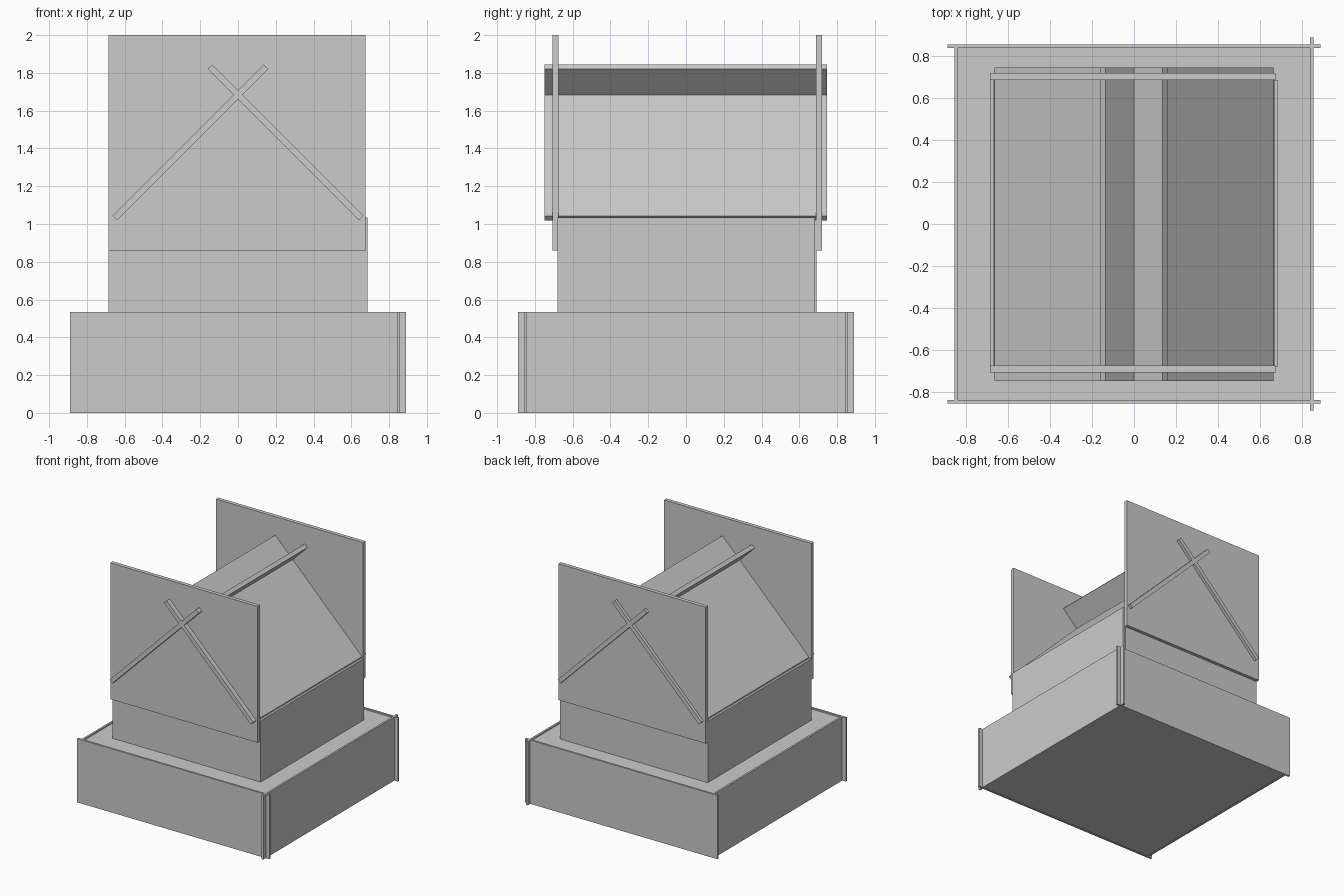
import bpy
import math

cube = bpy.data.objects.get("Cube")
if cube:
    bpy.data.objects.remove(cube, do_unlink=True)

grey = bpy.data.materials.new("plain grey")
grey.use_nodes = True
colour = (0.6, 0.6, 0.6, 1)
grey.diffuse_color = colour
grey.node_tree.nodes["Principled BSDF"].inputs["Base Color"].default_value = colour


def box(name, x, y, z, tilt=0):
    """Box spanning the given ranges, tilted about the y axis."""
    spans = (x, y, z)
    bpy.ops.mesh.primitive_cube_add(size=1, location=[(a + b) / 2 for a, b in spans])
    ob = bpy.context.object
    ob.name = name
    ob.scale = [b - a for a, b in spans]
    bpy.ops.object.transform_apply(location=False, rotation=False, scale=True)
    ob.rotation_euler.y = tilt
    ob.data.materials.append(grey)
    return ob


# Base: a shallow block with overlapping cladding boards
box("base_block", (-0.856, 0.842), (-0.842, 0.842), (0.003, 0.522))
box("base_board_front", (-0.89, 0.89), (-0.857, -0.841), (0, 0.533))
box("base_board_back", (-0.89, 0.89), (0.841, 0.857), (0, 0.533))
box("base_board_left", (0.841, 0.857), (-0.89, 0.89), (0, 0.533))
box("base_board_right", (-0.856, -0.84), (-0.842, 0.842), (0, 0.533))

# Middle storey: block with slightly taller side walls
box("middle_block", (-0.67, 0.67), (-0.68, 0.692), (0.52, 1.02))
box("middle_wall_left", (0.667, 0.686), (-0.68, 0.684), (0.52, 1.035))
box("middle_wall_right", (-0.686, -0.667), (-0.68, 0.692), (0.52, 1.035))

# Tall end panels
box("end_panel_front", (-0.686, 0.676), (-0.708, -0.676), (0.86, 2))
box("end_panel_back", (-0.686, 0.676), (0.688, 0.72), (0.86, 2))

# Two crossed roof boards running through the end panels
half_length, half_thick, mid_z = 0.567, 0.0175, 1.432
for name, side in (("roof_board_left", 1), ("roof_board_right", -1)):
    mid_x = side * 0.252
    box(name, (mid_x - half_length, mid_x + half_length), (-0.748, 0.746),
        (mid_z - half_thick, mid_z + half_thick), side * math.radians(45))
